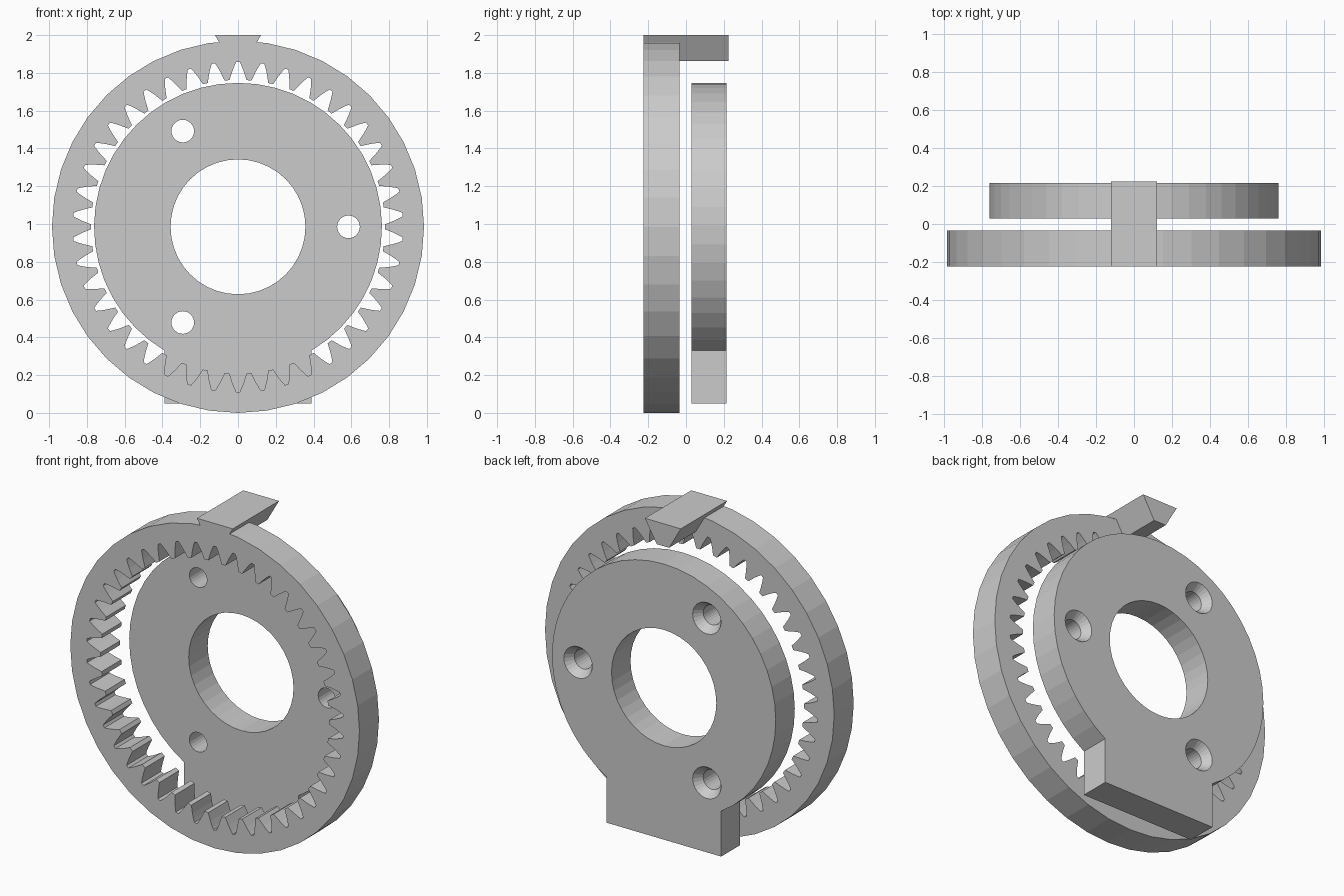
import bpy, bmesh, math

if "Cube" in bpy.data.objects:
    bpy.data.objects.remove(bpy.data.objects["Cube"])

grey = bpy.data.materials.new("plain_grey")
grey.diffuse_color = (0.6, 0.6, 0.6, 1)
grey.use_nodes = True
grey.node_tree.nodes["Principled BSDF"].inputs["Base Color"].default_value = grey.diffuse_color
CZ = 0.985  # height of the common axis


def circle(r, n, cx=0.0, cz=CZ):
    return [(cx + r * math.cos(2 * math.pi * i / n),
             cz + r * math.sin(2 * math.pi * i / n)) for i in range(n)]


def prism(name, front, y0, y1, back=None):
    """Solid between an x-z outline at y0 and a matching one at y1."""
    back = back or front
    bm = bmesh.new()
    a = [bm.verts.new((x, y0, z)) for x, z in front]
    b = [bm.verts.new((x, y1, z)) for x, z in back]
    bm.faces.new(a)
    bm.faces.new(b[::-1])
    n = len(a)
    for i in range(n):
        j = (i + 1) % n
        bm.faces.new((a[j], a[i], b[i], b[j]))
    bmesh.ops.recalc_face_normals(bm, faces=bm.faces[:])
    me = bpy.data.meshes.new(name)
    bm.to_mesh(me)
    bm.free()
    me.materials.append(grey)
    ob = bpy.data.objects.new(name, me)
    bpy.context.collection.objects.link(ob)
    return ob


def combine(target, other, operation):
    mod = target.modifiers.new(operation.lower(), 'BOOLEAN')
    mod.operation = operation
    mod.solver = 'EXACT'
    mod.object = other
    bpy.context.view_layer.objects.active = target
    bpy.ops.object.modifier_apply(modifier=mod.name)
    bpy.data.objects.remove(other)


# Toothed ring with its wedge-shaped pointer on top
ring = prism("toothed_ring", circle(0.985, 40), -0.225, -0.035)
pointer = prism("pointer", [(-0.122, 2), (0.122, 2), (0.042, 1.862), (-0.042, 1.862)],
                -0.225, 0.225)
combine(ring, pointer, 'UNION')

# Inner gear outline: 42 gaps, each given as (radius, offset across the gap)
TEETH = 42
half_gap = [(0.778, 0.045), (0.825, 0.030), (0.855, 0.018), (0.874, 0.009)]
gap = [(r, -w) for r, w in half_gap] + [(r, w) for r, w in half_gap[::-1]]
inner = []
for i in range(TEETH):
    mid = math.pi / 2 + 2 * math.pi * i / TEETH
    for r, w in gap:
        t = mid + w / r
        inner.append((r * math.cos(t), CZ + r * math.sin(t)))
# The cutter stops at the ring's back so that it leaves the pointer whole
combine(ring, prism("gear_cutter", inner, -0.3, -0.03), 'DIFFERENCE')

# Mounting disc with a square foot
R, W = 0.762, 0.39
start = -math.acos(W / R)
sweep = math.pi - 2 * start
outline = [(R * math.cos(start + sweep * i / 40), CZ + R * math.sin(start + sweep * i / 40))
           for i in range(41)]
outline += [(-W, 0.05), (W, 0.05)]
disc = prism("mounting_disc", outline, 0.03, 0.215)
combine(disc, prism("bore_cutter", circle(0.357, 40), -0.1, 0.4), 'DIFFERENCE')

# Three screw holes, countersunk at the back
for k in range(3):
    a = 2 * math.pi * k / 3
    x, z = 0.585 * math.cos(a), CZ + 0.585 * math.sin(a)
    combine(disc, prism("hole_cutter", circle(0.06, 24, x, z), -0.1, 0.4), 'DIFFERENCE')
    combine(disc, prism("sink_cutter", circle(0.058, 24, x, z), 0.162, 0.225,
                        circle(0.104, 24, x, z)), 'DIFFERENCE')
